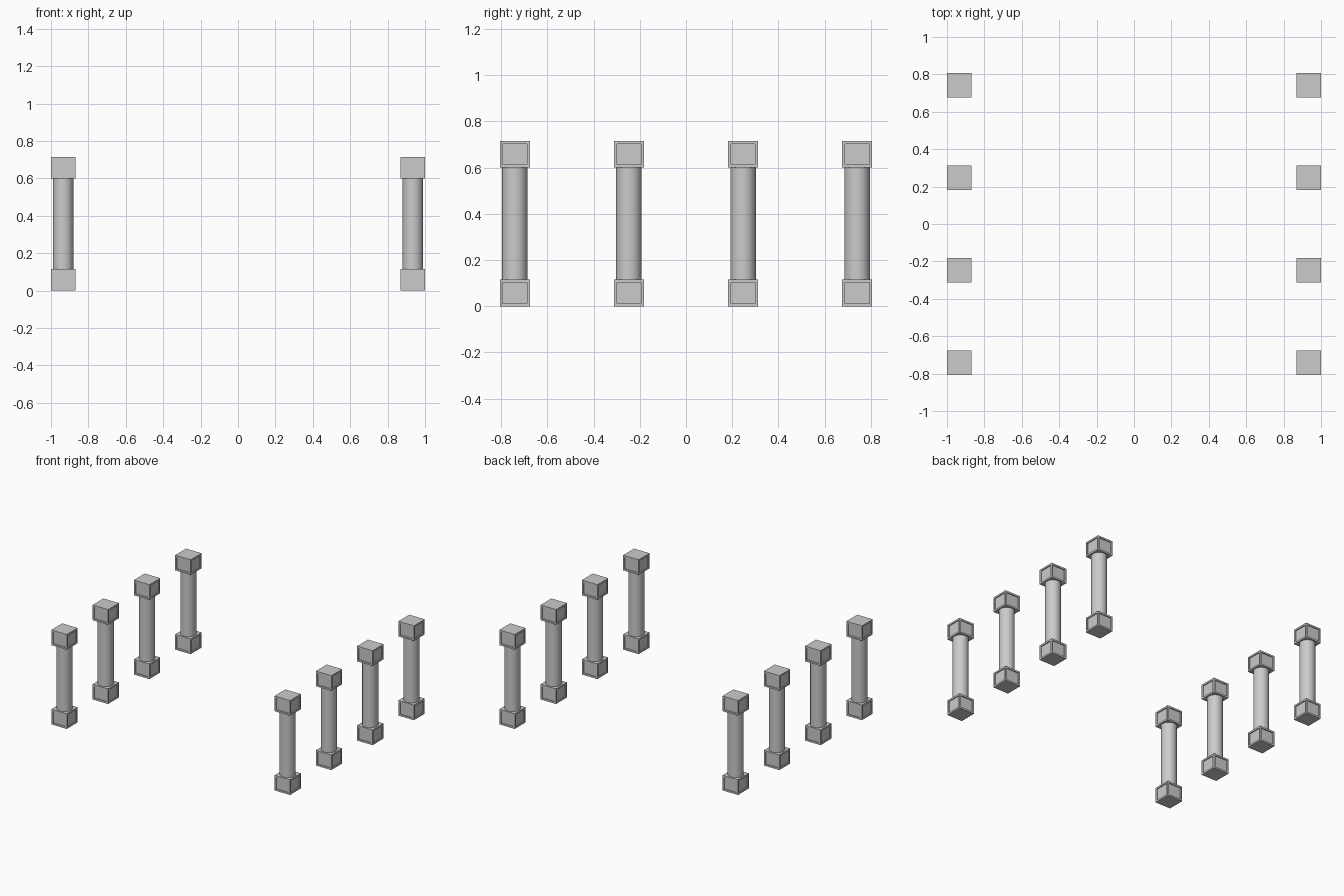
import bpy, bmesh
from mathutils import Matrix

if "Cube" in bpy.data.objects:
    bpy.data.objects.remove(bpy.data.objects["Cube"])

W, H, BH = 0.13, 0.715, 0.115   # block width, column height, block height
R = 0.055                       # shaft radius


def make_mesh(name, bm):
    bmesh.ops.recalc_face_normals(bm, faces=bm.faces)
    me = bpy.data.meshes.new(name)
    bm.to_mesh(me)
    bm.free()
    return me


# Square block with a shallow sunken panel on each of its four sides
def block_mesh():
    bm = bmesh.new()
    bmesh.ops.create_cube(bm, size=1, matrix=Matrix.Diagonal((W, W, BH, 1)))
    sides = [f for f in bm.faces if abs(f.normal.z) < 0.5]
    bmesh.ops.inset_individual(bm, faces=sides, thickness=0.018)
    for f in sides:
        n = f.normal.copy()
        r = bmesh.ops.extrude_discrete_faces(bm, faces=[f])
        bmesh.ops.translate(bm, verts=r["faces"][0].verts, vec=-n * 0.007)
    return make_mesh("block", bm)


# Round shaft between the two blocks
def shaft_mesh():
    bm = bmesh.new()
    bmesh.ops.create_cone(bm, cap_ends=True, segments=32, radius1=R, radius2=R,
                          depth=H - 2 * BH)
    for f in bm.faces:
        f.smooth = len(f.verts) == 4
    for e in bm.edges:
        e.smooth = all(len(f.verts) == 4 for f in e.link_faces)
    return make_mesh("shaft", bm)


def place(name, me, loc):
    ob = bpy.data.objects.new(name, me)
    ob.location = loc
    bpy.context.collection.objects.link(ob)


block, shaft = block_mesh(), shaft_mesh()

# Two rows of four columns
for side, x in (("left", -0.935), ("right", 0.935)):
    for i in range(4):
        y = -0.741 + i * 0.494
        place(f"{side}_column_base_{i + 1}", block, (x, y, BH / 2))
        place(f"{side}_column_shaft_{i + 1}", shaft, (x, y, H / 2))
        place(f"{side}_column_capital_{i + 1}", block, (x, y, H - BH / 2))
